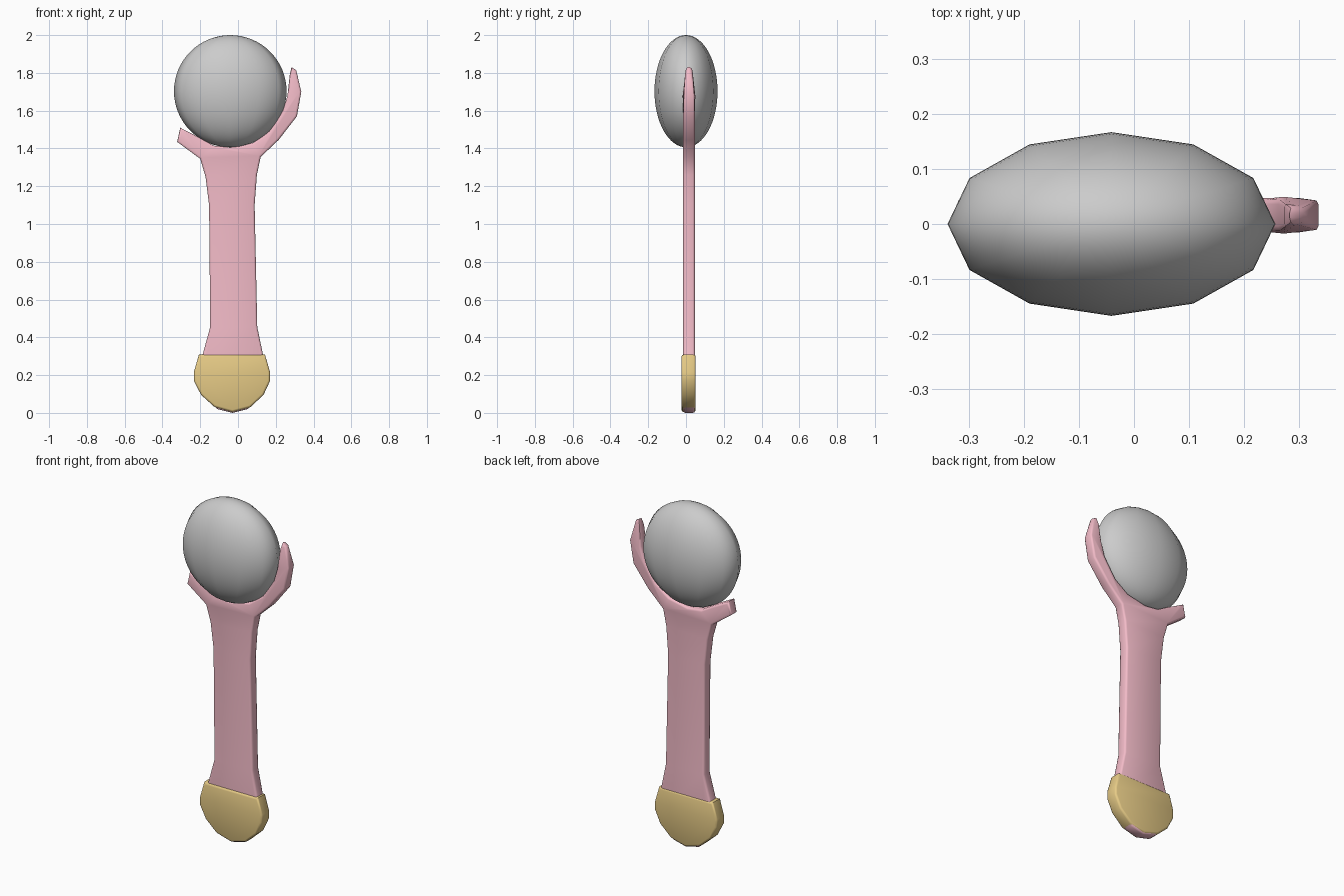
import bpy, bmesh
from math import radians

if "Cube" in bpy.data.objects:
    bpy.data.objects.remove(bpy.data.objects["Cube"])


def colour(name, rgb):
    m = bpy.data.materials.new(name)
    m.diffuse_color = (*rgb, 1)
    m.use_nodes = True
    m.node_tree.nodes["Principled BSDF"].inputs["Base Color"].default_value = m.diffuse_color
    return m


def smooth(ob, angle):
    bpy.ops.object.select_all(action='DESELECT')
    ob.select_set(True)
    bpy.context.view_layer.objects.active = ob
    bpy.ops.object.shade_smooth_by_angle(angle=radians(angle))


def slab(name, outline, y_mid, half, bevel, mat, taper=None):
    """Extrude an x-z outline along y, thin it with taper(x, z), round the rims."""
    bm = bmesh.new()

    def ring(side):
        return [bm.verts.new((x, y_mid + side * half * (taper(x, z) if taper else 1), z))
                for x, z in outline]
    front, back = ring(-1), ring(1)
    bm.faces.new(front)
    bm.faces.new(back[::-1])
    n = len(outline)
    for i in range(n):
        j = (i + 1) % n
        bm.faces.new((front[i], back[i], back[j], front[j]))
    bmesh.ops.recalc_face_normals(bm, faces=bm.faces)
    # round only the front and back rims
    rims = [e for e in bm.edges if abs(e.verts[0].co.y - y_mid) > 0
            and (e.verts[0].co.y - y_mid) * (e.verts[1].co.y - y_mid) > 0]
    bmesh.ops.bevel(bm, geom=rims, offset=bevel, segments=2, profile=0.5,
                    affect='EDGES', clamp_overlap=True)
    me = bpy.data.meshes.new(name)
    bm.to_mesh(me)
    bm.free()
    ob = bpy.data.objects.new(name, me)
    bpy.context.collection.objects.link(ob)
    me.materials.append(mat)
    smooth(ob, 50)
    return ob


pink = colour("pink", (0.90, 0.50, 0.58))
gold = colour("gold", (0.80, 0.60, 0.24))

# Flattened disc-like ball
bpy.ops.mesh.primitive_uv_sphere_add(segments=12, ring_count=32, radius=1,
                                     location=(-0.041, 0, 1.703))
ball = bpy.context.object
ball.name = "ball"
ball.scale = (0.298, 0.167, 0.297)
smooth(ball, 60)

# Handle with its two prongs, running down inside the cap
handle = [
    (-0.03, 0.0), (0.05, 0.02), (0.12, 0.09), (0.145, 0.17), (0.145, 0.24),
    (0.132, 0.31), (0.102, 0.455), (0.088, 1.1), (0.100, 1.26), (0.12, 1.355),
    (0.215, 1.445), (0.312, 1.57), (0.335, 1.70), (0.308, 1.815), (0.283, 1.83),
    (0.274, 1.79), (0.262, 1.68), (0.238, 1.60), (0.165, 1.49), (0.08, 1.43),
    (-0.04, 1.405), (-0.13, 1.415), (-0.20, 1.455), (-0.272, 1.492),
    (-0.306, 1.51), (-0.322, 1.435), (-0.20, 1.345), (-0.172, 1.25),
    (-0.153, 1.1), (-0.147, 0.455), (-0.187, 0.31), (-0.208, 0.24),
    (-0.208, 0.17), (-0.18, 0.09), (-0.11, 0.02)]
slab("forked_handle", handle, 0.016, 0.031, 0.011, pink,
     lambda x, z: 0.5 if z > 1.8 else (0.85 if z > 1.75 else 1))

# Rounded end cap
cap = [(-0.207, 0.308), (-0.234, 0.215), (-0.234, 0.17), (-0.195, 0.095),
       (-0.125, 0.032), (-0.03, 0.005), (0.065, 0.03), (0.135, 0.095),
       (0.17, 0.17), (0.17, 0.215), (0.143, 0.308)]
slab("end_cap", cap, 0.0135, 0.038, 0.011, gold)
